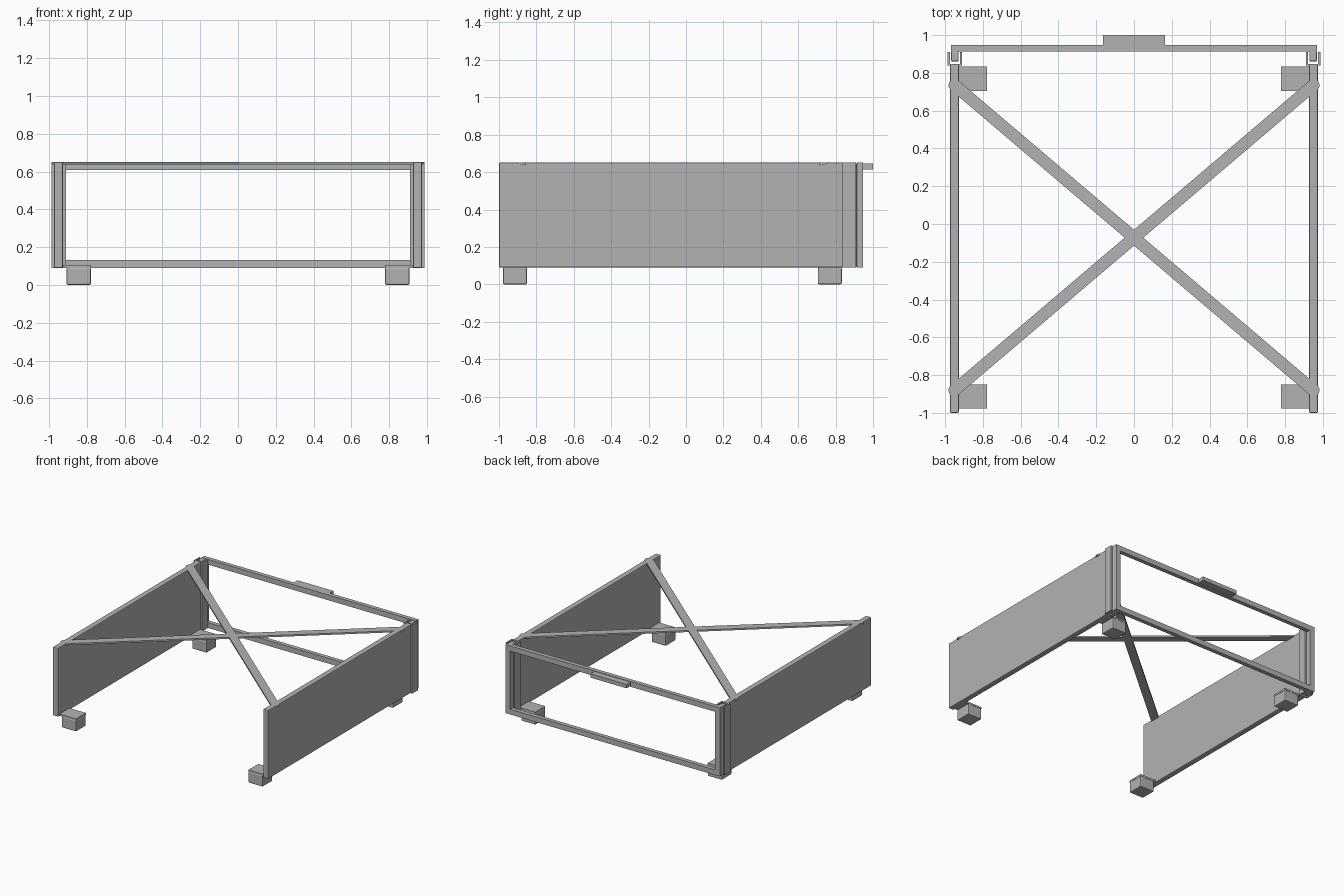
import bpy, math

cube = bpy.data.objects.get("Cube")
if cube:
    bpy.data.objects.remove(cube, do_unlink=True)

# Single plain grey
grey = bpy.data.materials.new("plain_grey")
grey.use_nodes = True
colour = (0.45, 0.45, 0.45, 1)
grey.diffuse_color = colour
grey.node_tree.nodes["Principled BSDF"].inputs["Base Color"].default_value = colour

BASE, TOP = 0.09, 0.65


def mesh_object(name, verts, faces):
    mesh = bpy.data.meshes.new(name)
    mesh.from_pydata(verts, [], faces)
    mesh.materials.append(grey)
    obj = bpy.data.objects.new(name, mesh)
    bpy.context.collection.objects.link(obj)
    return obj


def prism(name, outline, z0, z1):
    """Extrude a counter-clockwise plan outline from z0 to z1."""
    n = len(outline)
    verts = [(x, y, z) for z in (z0, z1) for x, y in outline]
    faces = [tuple(reversed(range(n))), tuple(range(n, 2 * n))]
    faces += [(i, (i + 1) % n, n + (i + 1) % n, n + i) for i in range(n)]
    return mesh_object(name, verts, faces)


def box(name, x, y, z, bevel=0):
    x, y = sorted(x), sorted(y)
    obj = prism(name, [(x[0], y[0]), (x[1], y[0]), (x[1], y[1]), (x[0], y[1])], *z)
    if bevel:
        mod = obj.modifiers.new("soft_edges", "BEVEL")
        mod.width = bevel
        mod.segments = 2
    return obj


def brace(name, start, end, radius=0.032, steps=10):
    """Flat bar with rounded ends."""
    angle = math.atan2(end[1] - start[1], end[0] - start[0])
    outline = []
    for (cx, cy), turn in ((end, -math.pi / 2), (start, math.pi / 2)):
        for i in range(steps + 1):
            a = angle + turn + math.pi * i / steps
            outline.append((cx + radius * math.cos(a), cy + radius * math.sin(a)))
    return prism(name, outline, TOP - 0.013, TOP)


for side, s in (("left", 1), ("right", -1)):
    # Side wall
    box(side + "_side_panel", (s * 0.927, s * 0.973), (-1, 0.845), (BASE, TOP), 0.006)

    # Channel at the back end of the wall, open toward the back
    channel = [(0.91, 0.838), (0.987, 0.838), (0.987, 0.91), (0.975, 0.91),
               (0.975, 0.848), (0.922, 0.848), (0.922, 0.91), (0.91, 0.91)]
    if s < 0:
        channel = [(-x, y) for x, y in reversed(channel)]
    prism(side + "_corner_channel", channel, BASE, TOP)

    # Rail of the back frame sitting in the channel
    box(side + "_slide_rail", (s * 0.928, s * 0.969), (0.86, 0.915), (BASE, TOP), 0.008)

    # Upright of the back frame
    box(side + "_frame_post", (s * 0.925, s * 0.968), (0.913, 0.947), (BASE, TOP))

    # Feet with mounting plates
    for end, y in (("front", (-0.978, -0.85)), ("back", (0.705, 0.833))):
        box(f"{end}_{side}_foot", (s * 0.778, s * 0.907), y, (0, BASE + 0.002), 0.007)
        box(f"{end}_{side}_foot_plate", (s * 0.778, s * 0.935), y, (BASE, 0.105))

    # Diagonal tie across the top
    brace(side + "_diagonal_brace", (-s * 0.95, -0.88), (s * 0.95, 0.735))

# Back frame rails and handle
box("frame_top_rail", (-0.968, 0.968), (0.913, 0.947), (0.607, TOP))
box("frame_bottom_rail", (-0.968, 0.968), (0.913, 0.947), (BASE, 0.133))
box("handle", (-0.163, 0.163), (0.945, 1), (0.615, 0.646))
